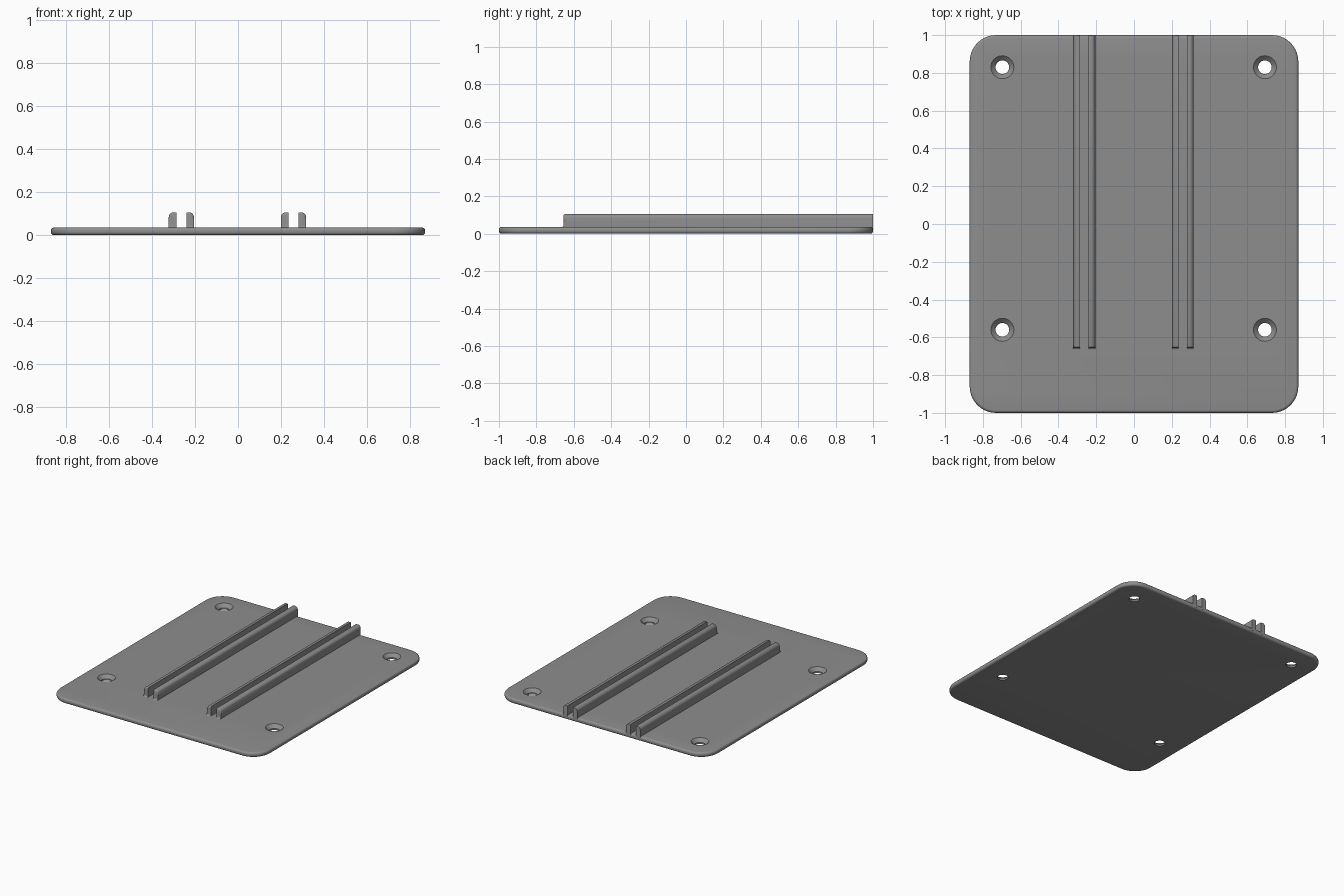
import bpy, bmesh, math

if "Cube" in bpy.data.objects:
    bpy.data.objects.remove(bpy.data.objects["Cube"])

T = 0.036            # plate thickness
HX, HY = 0.87, 1.0   # plate half sizes

grey = bpy.data.materials.new("mid grey")
grey.diffuse_color = (0.27, 0.27, 0.27, 1)
grey.use_nodes = True
grey.node_tree.nodes["Principled BSDF"].inputs["Base Color"].default_value = grey.diffuse_color


def finish(bm, name):
    bmesh.ops.recalc_face_normals(bm, faces=bm.faces)
    me = bpy.data.meshes.new(name)
    bm.to_mesh(me)
    bm.free()
    me.materials.append(grey)
    ob = bpy.data.objects.new(name, me)
    bpy.context.collection.objects.link(ob)
    return ob


def smooth(ob):
    bpy.ops.object.select_all(action='DESELECT')
    ob.select_set(True)
    bpy.context.view_layer.objects.active = ob
    bpy.ops.object.shade_smooth_by_angle(angle=math.radians(35))


def prism(points, vec):
    bm = bmesh.new()
    face = bm.faces.new([bm.verts.new(p) for p in points])
    ext = bmesh.ops.extrude_face_region(bm, geom=[face])
    bmesh.ops.translate(bm, vec=vec, verts=[v for v in ext["geom"] if isinstance(v, bmesh.types.BMVert)])
    return bm


def round_edges(bm, rule, width, segments):
    edges = [e for e in bm.edges if rule(*(v.co for v in e.verts))]
    bmesh.ops.bevel(bm, geom=edges, offset=width, offset_type='OFFSET',
                    segments=segments, profile=0.5, affect='EDGES')


# Base plate: rounded rectangle with rolled rims
R, N = 0.14, 10
outline = []
for k, (sx, sy) in enumerate([(1, 1), (-1, 1), (-1, -1), (1, -1)]):
    for i in range(N + 1):
        a = math.pi / 2 * (k + i / N)
        outline.append((sx * (HX - R) + R * math.cos(a), sy * (HY - R) + R * math.sin(a), 0))
bm = prism(outline, (0, 0, T))
round_edges(bm, lambda a, b: abs(a.z - b.z) < 1e-5, 0.015, 5)
plate = finish(bm, "base_plate")

# Countersunk screw holes, cut by revolved profiles
bm = bmesh.new()
profile = [(0.036, -0.02), (0.036, 0.012), (0.061, T), (0.061, T + 0.02)]
for x in (-0.697, 0.693):
    for y in (0.83, -0.56):
        rings = [[bm.verts.new((x + r * math.cos(math.tau * i / 32), y + r * math.sin(math.tau * i / 32), z))
                  for i in range(32)] for r, z in profile]
        for lo, hi in zip(rings, rings[1:]):
            for i in range(32):
                j = (i + 1) % 32
                bm.faces.new((lo[i], lo[j], hi[j], hi[i]))
        bm.faces.new(rings[0][::-1])
        bm.faces.new(rings[-1])
cutter = finish(bm, "screw_hole_cutter")
cut = plate.modifiers.new("screw_holes", 'BOOLEAN')
cut.operation, cut.solver, cut.object = 'DIFFERENCE', 'EXACT', cutter
bpy.context.view_layer.objects.active = plate
bpy.ops.object.modifier_apply(modifier=cut.name)
bpy.data.objects.remove(cutter)
smooth(plate)

# Guide rails: two pairs, each rounded on the side facing away from its slot
Y0, TOP, F = -0.655, 0.106, 0.01
rails = [("left_outer", -0.322, -0.287, -1), ("left_inner", -0.24, -0.205, 1),
         ("right_inner", 0.2, 0.235, -1), ("right_outer", 0.281, 0.316, 1)]
for label, x0, x1, side in rails:
    # side profile with a small fillet where the front end meets the plate
    fillet = [(x0, Y0 - F + F * math.sin(a), T + F - F * math.cos(a))
              for a in (math.pi / 2 * i / 4 for i in range(5))]
    pts = [(x0, HY, 0.012), (x0, Y0 - F, 0.012)] + fillet + [(x0, Y0, TOP), (x0, HY, TOP)]
    bm = prism(pts, (x1 - x0, 0, 0))
    xo = x1 if side > 0 else x0
    round_edges(bm, lambda a, b: min(a.z, b.z) > TOP - 1e-4 and abs(a.x - xo) + abs(b.x - xo) < 1e-4, 0.022, 5)
    round_edges(bm, lambda a, b: max(a.y, b.y) < Y0 + 1e-4 and min(a.z, b.z) > TOP - 0.025
                and abs(a.x - b.x) > 1e-4, 0.010, 3)
    round_edges(bm, lambda a, b: min(a.y, b.y) > HY - 1e-4 and min(a.z, b.z) > TOP - 1e-4, 0.005, 2)
    smooth(finish(bm, label + "_rail"))
